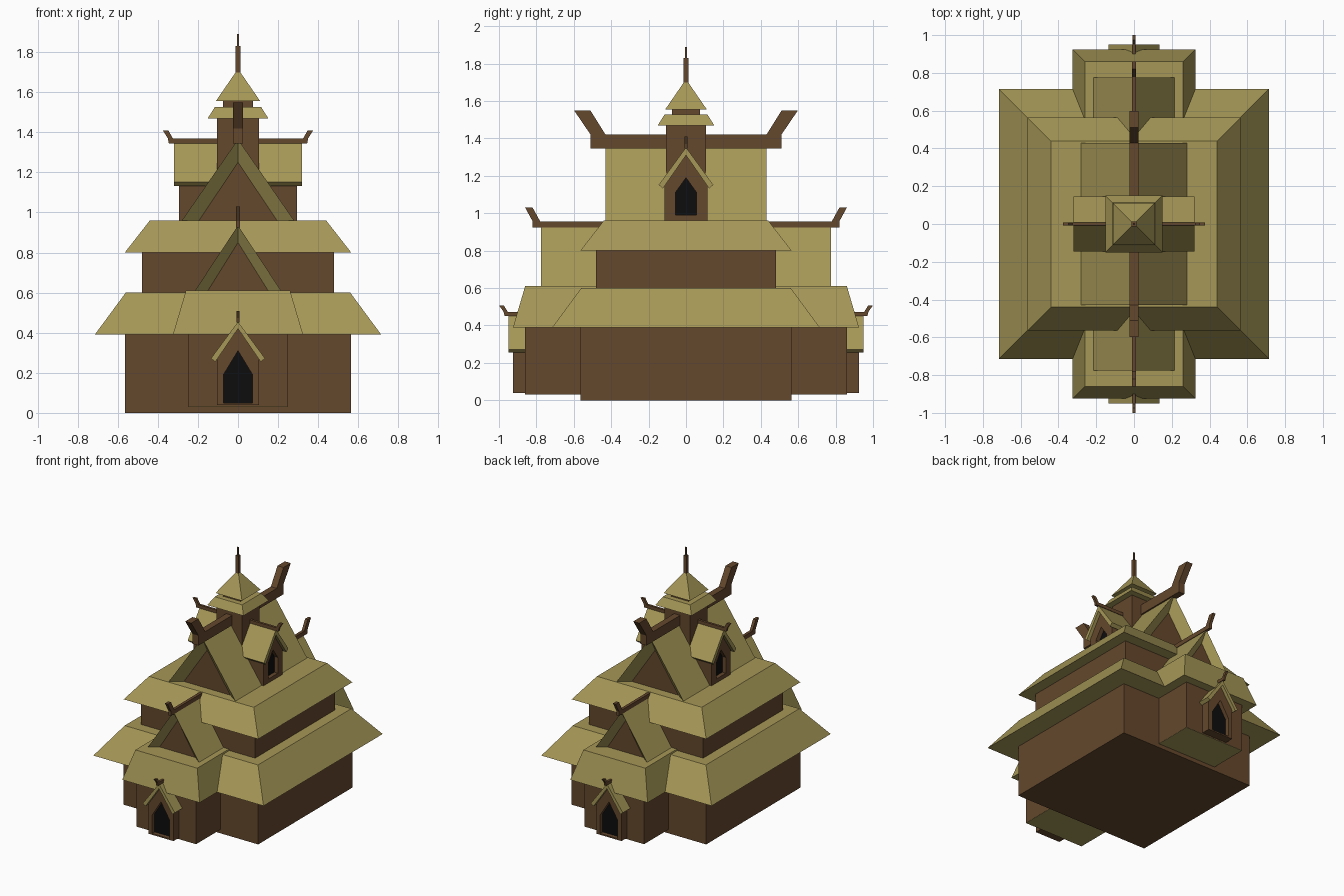
import bpy, bmesh

if "Cube" in bpy.data.objects:
    bpy.data.objects.remove(bpy.data.objects["Cube"])


def material(name, rgb):
    m = bpy.data.materials.new(name)
    m.diffuse_color = (*rgb, 1)
    m.use_nodes = True
    m.node_tree.nodes["Principled BSDF"].inputs["Base Color"].default_value = m.diffuse_color
    return m


ROOF = material("straw_roof", (0.38, 0.31, 0.095))
WOOD = material("brown_wood", (0.13, 0.065, 0.026))
DARK = material("dark_opening", (0.004, 0.004, 0.004))


def loft(name, rings, side, cap=None):
    """Skin matching rings of points and close both ends."""
    bm = bmesh.new()
    vs = [[bm.verts.new(p) for p in r] for r in rings]
    n = len(rings[0])
    for a, b in zip(vs, vs[1:]):
        for i in range(n):
            j = (i + 1) % n
            bm.faces.new((a[i], a[j], b[j], b[i]))
    for r in (vs[0], vs[-1]):
        bm.faces.new(r).material_index = 1 if cap else 0
    bmesh.ops.recalc_face_normals(bm, faces=bm.faces)
    me = bpy.data.meshes.new(name)
    bm.to_mesh(me)
    bm.free()
    me.materials.append(side)
    if cap:
        me.materials.append(cap)
    ob = bpy.data.objects.new(name, me)
    bpy.context.collection.objects.link(ob)
    return ob


def tier(name, mat, x0, y0, z0, x1, y1, z1):
    """Box or frustum from its half sizes at bottom and top."""
    def rect(x, y, z):
        return [(-x, -y, z), (x, -y, z), (x, y, z), (-x, y, z)]
    return loft(name, [rect(x0, y0, z0), rect(x1, y1, z1)], mat)


def box(name, mat, x, y, z0, z1):
    return tier(name, mat, x, y, z0, x, y, z1)


def along(axis, profile, t):
    """Place a (width, z) profile at distance t along an axis."""
    return [(u, t, z) if axis == 'y' else (t, u, z) for u, z in profile]


def sections(axis, pairs):
    """Rings through the model, same at both ends: list of (profile, distance)."""
    return ([along(axis, p, -t) for p, t in pairs] +
            [along(axis, p, t) for p, t in reversed(pairs)])


def gable(name, w, z0, z1, length, inner_w, inner_z, depth):
    """Straw gable roof with wooden ends sunk behind sloping rims."""
    outer = [(-w, z0), (w, z0), (0, z1)]
    inner = [(-inner_w, z0), (inner_w, z0), (0, inner_z)]
    loft(name, sections('y', [(inner, length - depth), (outer, length)]), ROOF, WOOD)


def ridge(name, axis, half, width):
    """Ridge beam with an upturned horn at each end."""
    prof = half + [(-t, z) for t, z in reversed(half)]
    other = 'x' if axis == 'y' else 'y'
    loft(name, [along(other, prof, s * width) for s in (-1, 1)], WOOD)


def house(w, z0, shoulder, apex):
    return [(-w, z0), (w, z0), (w, shoulder), (0, apex), (-w, shoulder)]


def doorway(name, axis, wall, hole, length):
    """Gabled passage with a sunk dark opening at both ends."""
    pairs = [(hole, length - 0.03), (hole, length), (wall, length)]
    loft(name + "_walls", sections(axis, pairs), WOOD, DARK)


def chevron(name, axis, w, eave, apex, lip, under, length):
    """Folded slab roof over a doorway."""
    prof = [(w, eave), (0, apex), (-w, eave), (-w + 0.022, lip), (0, under), (w - 0.022, lip)]
    loft(name, sections(axis, [(prof, length)]), ROOF)


# Main storeys and skirt roofs
box("main_body", WOOD, 0.565, 0.565, 0, 0.39)
tier("lower_roof", ROOF, 0.715, 0.715, 0.39, 0.56, 0.56, 0.60)
box("upper_body", WOOD, 0.48, 0.48, 0.60, 0.80)
tier("upper_roof", ROOF, 0.565, 0.565, 0.80, 0.44, 0.44, 0.96)

# Front and back wings
box("wing_body", WOOD, 0.25, 0.86, 0.032, 0.39)
box("wing_floor", ROOF, 0.25, 0.86, 0.03, 0.032)
tier("wing_roof", ROOF, 0.325, 0.925, 0.39, 0.26, 0.86, 0.61)

# Gables with horned ridges
gable("main_gable", 0.28, 0.96, 1.365, 0.43, 0.195, 1.25, 0.06)
gable("wing_gable", 0.215, 0.61, 0.935, 0.775, 0.15, 0.85, 0.05)
ridge("main_ridge", 'y', [(0.51, 1.345), (0.51, 1.42), (0.597, 1.548),
                          (0.51, 1.548), (0.43, 1.42)], 0.025)
ridge("wing_ridge", 'y', [(0.82, 0.925), (0.82, 0.957), (0.86, 1.03),
                          (0.82, 1.03), (0.78, 0.957)], 0.011)

# Entrances at front and back
doorway("entrance", 'y', house(0.105, 0.04, 0.28, 0.43), house(0.073, 0.05, 0.19, 0.31), 0.925)
chevron("entrance_roof", 'y', 0.135, 0.272, 0.455, 0.255, 0.42, 0.95)
ridge("entrance_ridge", 'y', [(0.97, 0.45), (0.975, 0.473), (1.0, 0.508),
                              (0.975, 0.508), (0.953, 0.473)], 0.008)

# Dormers at left and right
doorway("dormer", 'x', house(0.115, 0.96, 1.165, 1.32), house(0.057, 0.99, 1.11, 1.19), 0.295)
chevron("dormer_roof", 'x', 0.146, 1.152, 1.352, 1.132, 1.31, 0.32)
ridge("dormer_ridge", 'x', [(0.345, 1.345), (0.35, 1.37), (0.375, 1.41),
                            (0.348, 1.41), (0.325, 1.37)], 0.009)

# Central tower and spire
box("tower", WOOD, 0.106, 0.106, 0.96, 1.468)
tier("tower_skirt", ROOF, 0.152, 0.152, 1.468, 0.115, 0.115, 1.527)
box("tower_neck", WOOD, 0.075, 0.075, 1.527, 1.555)
tier("tower_cap", ROOF, 0.111, 0.111, 1.555, 0.008, 0.008, 1.705)
box("spire_base", WOOD, 0.013, 0.013, 1.69, 1.83)
box("spire_tip", WOOD, 0.006, 0.006, 1.83, 1.89)
